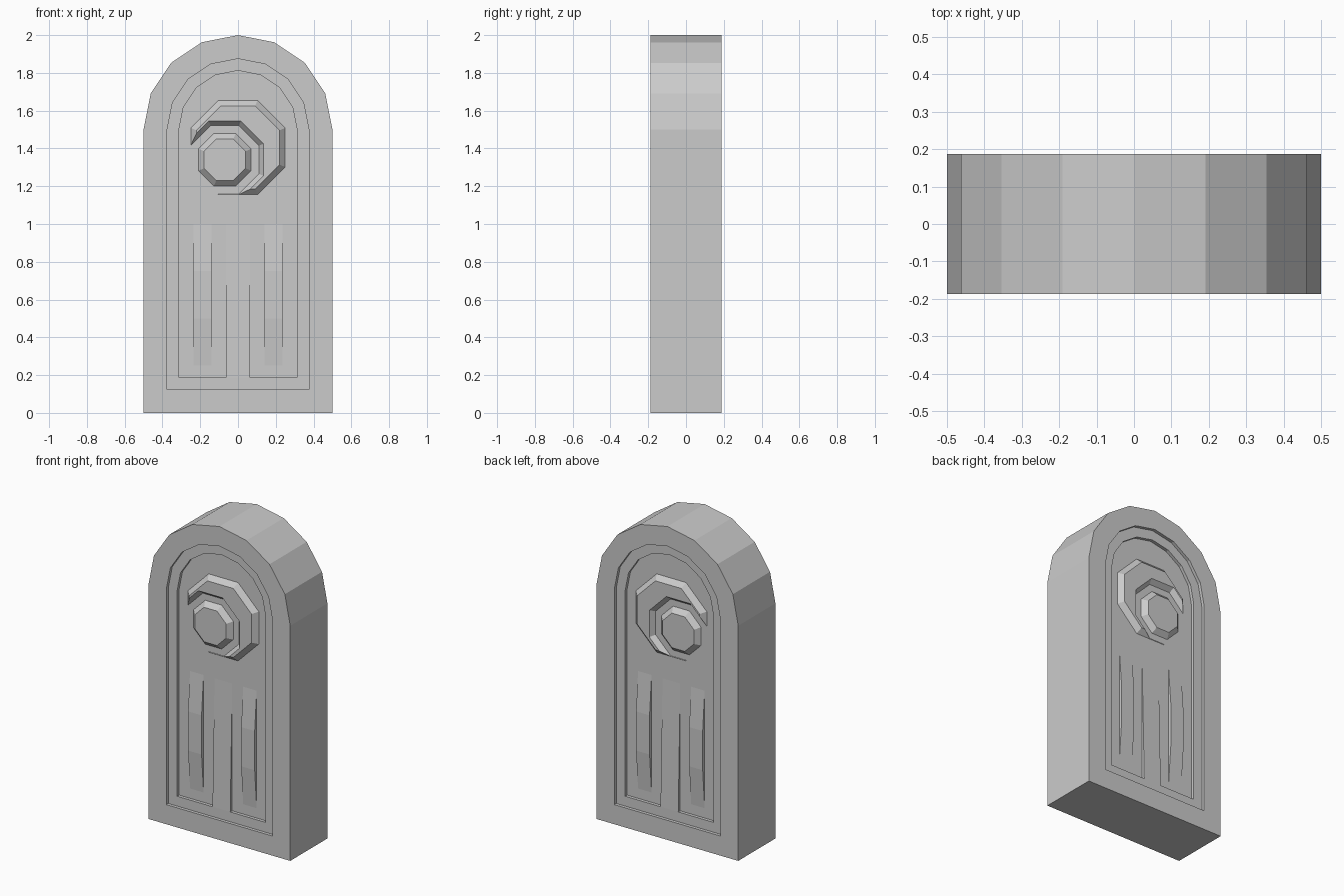
import bpy, bmesh
from math import sin, cos, pi

if "Cube" in bpy.data.objects:
    bpy.data.objects.remove(bpy.data.objects["Cube"])

HALF = 0.1875                 # half thickness of the slab
STEP = 0.02                   # depth of each recess step
PANEL = -(HALF - 2 * STEP)    # y of the deepest front panel


def loft(name, rings):
    """Skin a stack of equal-length rings and cap both ends."""
    bm = bmesh.new()
    loops = [[bm.verts.new(p) for p in ring] for ring in rings]
    n = len(loops[0])
    for a, b in zip(loops, loops[1:]):
        for i in range(n):
            j = (i + 1) % n
            bm.faces.new((a[i], a[j], b[j], b[i]))
    bm.faces.new(loops[0])
    bm.faces.new(loops[-1])
    bmesh.ops.recalc_face_normals(bm, faces=bm.faces)
    me = bpy.data.meshes.new(name)
    bm.to_mesh(me)
    bm.free()
    ob = bpy.data.objects.new(name, me)
    bpy.context.collection.objects.link(ob)
    return ob


def mirror(ob, x=False):
    m = ob.modifiers.new("mirror", 'MIRROR')
    m.use_axis = (x, True, False)
    m.use_mirror_merge = False


def arch(r, y):
    pts = [(r * cos(i * pi / 8), y, 1.5 + r * sin(i * pi / 8)) for i in range(9)]
    return pts + [(-r, y, 0.5 - r), (r, y, 0.5 - r)]


def octagon(cx, cz, apothem, y):
    r = apothem / cos(pi / 8)
    return [(cx + r * cos((i + .5) * pi / 4), y, cz + r * sin((i + .5) * pi / 4))
            for i in range(8)]


def bar(name, x0, x1, profile):
    """Raised bar from a (height, z) side profile extruded across x."""
    return loft(name, [[(x, PANEL - h, z) for h, z in profile] for x in (x0, x1)])


# Arched slab with two-step recess on front and back
steps = [(0.3125, HALF - 2 * STEP), (0.3125, HALF - STEP), (0.375, HALF - STEP),
         (0.375, HALF), (0.5, HALF)]
loft("slab", [arch(r, -y) for r, y in steps] + [arch(r, y) for r, y in reversed(steps)])

# Tapered central wedge, flush with the first step at its foot
mirror(bar("centre_wedge", -0.0625, 0.0625,
           [(-.005, 0.18), (STEP, 0.18), (STEP, 0.1875), (0, 1.0), (-.005, 1.0)]))

# Side bars with sloped ends
mirror(bar("side_bar", 0.14, 0.235,
           [(-.005, 0.25), (0, 0.25), (STEP, 0.5), (STEP, 0.75), (0, 1.0), (-.005, 1.0)]), x=True)

# Bevelled disc
RISE = 0.03
disc = loft("disc", [octagon(-.07, 1.34, .14, PANEL + .005), octagon(-.07, 1.34, .14, PANEL),
                     octagon(-.07, 1.34, .11, PANEL - RISE)])
mirror(disc)

# Crescent: bevelled octagon with a flared octagonal notch
crescent = loft("crescent", [octagon(0, 1.405, .25, PANEL + .005), octagon(0, 1.405, .25, PANEL),
                             octagon(0, 1.405, .22, PANEL - RISE)])
cutter = loft("notch_cutter", [octagon(-.07, 1.34, .173, PANEL + .01),
                               octagon(-.07, 1.34, .213, PANEL - RISE - .01)])
cutter.hide_render = True
cutter.hide_viewport = True
b = crescent.modifiers.new("notch", 'BOOLEAN')
b.operation = 'DIFFERENCE'
b.solver = 'EXACT'
b.object = cutter
mirror(crescent)
